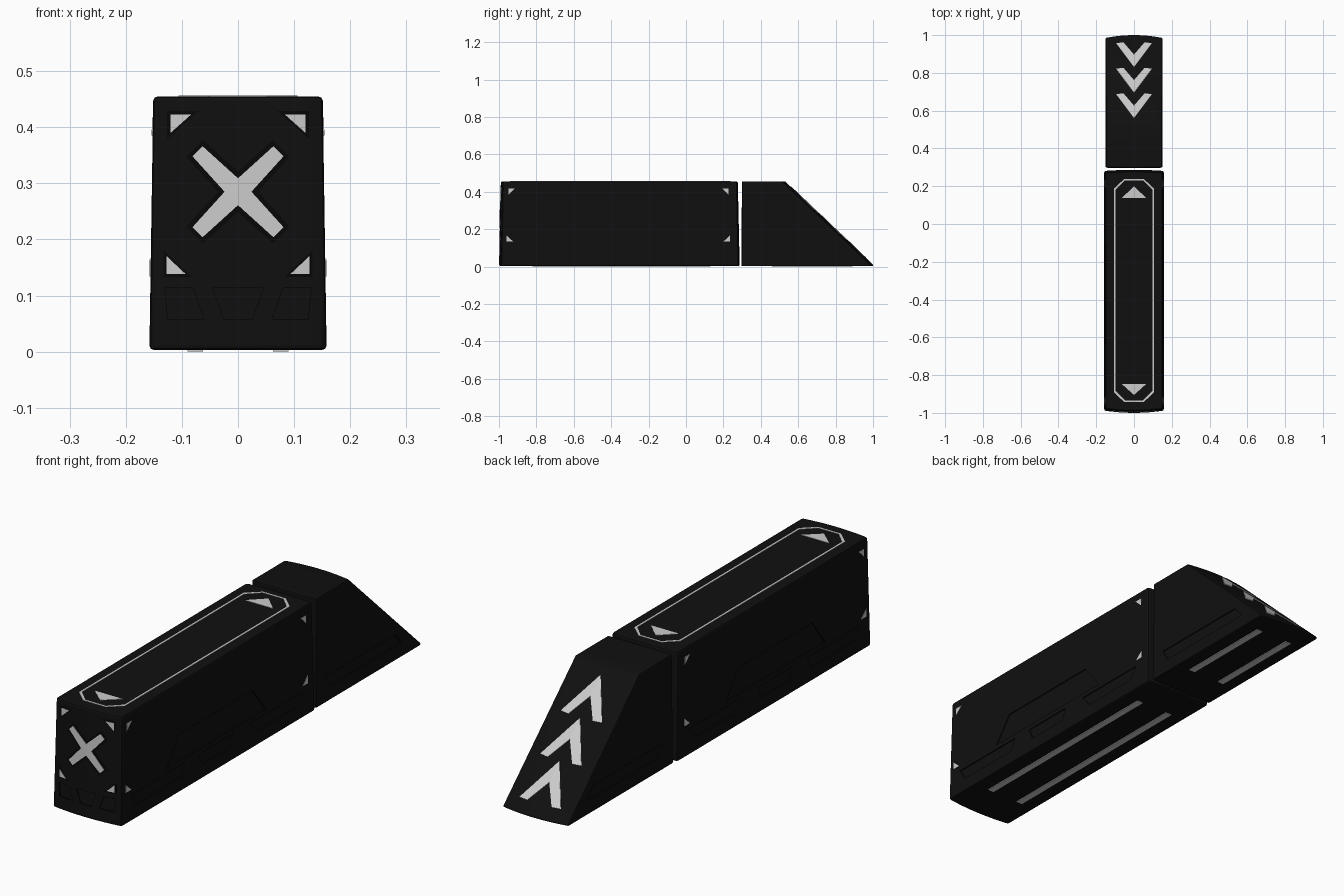
import bpy, bmesh, math
from mathutils import Vector

if "Cube" in bpy.data.objects:
    bpy.data.objects.remove(bpy.data.objects["Cube"])

H = 0.455


def material(name, v):
    m = bpy.data.materials.new(name)
    m.diffuse_color = (v, v, v, 1)
    m.use_nodes = True
    m.node_tree.nodes["Principled BSDF"].inputs["Base Color"].default_value = m.diffuse_color
    return m


DARK = material("dark_shell", 0.005)
RIM = material("rim_black", 0.002)
LIGHT = material("light_marking", 0.65)


def finish(name, bm, mat):
    bmesh.ops.recalc_face_normals(bm, faces=bm.faces)
    me = bpy.data.meshes.new(name)
    bm.to_mesh(me)
    bm.free()
    me.materials.append(mat)
    ob = bpy.data.objects.new(name, me)
    bpy.context.collection.objects.link(ob)
    return ob


def half(z, wide, narrow):
    return wide + (narrow - wide) * z / H


# Surface functions: 2D point plus outward offset -> 3D point
def on_front(a, z, off):
    u = a / half(z, .158, .151)
    return Vector((a, -1 + .01 * z / H + .012 * u * u - off, z))


def on_side(s, wide=.158, narrow=.151):
    return lambda y, z, off: Vector((s * (half(z, wide, narrow) + off), y, z))


def on_top(x, y, off):
    return Vector((x, y, H + off))


def on_bottom(x, y, off):
    return Vector((x, y, .003 - off))


def on_slope(x, y, off):
    t = (y + .015 * (x / .147) ** 2 - .53) / .47
    return Vector((x, y, H + (.011 - H) * t)) + Vector((0, .69, .72)) * off


def prism(bm, pts, fn, lo, hi):
    a = [bm.verts.new(fn(p, q, lo)) for p, q in pts]
    b = [bm.verts.new(fn(p, q, hi)) for p, q in pts]
    bm.faces.new(a)
    bm.faces.new(b)
    for i in range(len(a)):
        j = (i + 1) % len(a)
        bm.faces.new((a[i], a[j], b[j], b[i]))


def plates(name, shapes, mat=LIGHT, lo=-.003, hi=.002):
    bm = bmesh.new()
    for pts, fn in shapes:
        prism(bm, pts, fn, lo, hi)
    return finish(name, bm, mat)


def grow(pts, k):
    cx = sum(p[0] for p in pts) / len(pts)
    cy = sum(p[1] for p in pts) / len(pts)
    return [(cx + (x - cx) * k, cy + (y - cy) * k) for x, y in pts]


def flip(pts):
    return [(-x, y) for x, y in pts]


# Shell: side profile (y, z, end bulge) lofted across the width
def shell(name, profile, wide, narrow, bevel, pockets):
    bm = bmesh.new()
    n = 12
    rows = []
    for i in range(n + 1):
        u = -1 + 2 * i / n
        rows.append([bm.verts.new((u * half(z, wide, narrow), y + k * u * u, z))
                     for y, z, k in profile])
    for r, s in zip(rows, rows[1:]):
        for i in range(len(r)):
            j = (i + 1) % len(r)
            bm.faces.new((r[i], r[j], s[j], s[i]))
    bm.faces.new(rows[0])
    bm.faces.new(rows[-1])
    ob = finish(name, bm, DARK)
    bv = ob.modifiers.new("edge_bevel", 'BEVEL')
    bv.width = bevel
    bv.segments = 2
    bv.limit_method = 'ANGLE'
    bv.angle_limit = math.radians(35)
    cutter = plates(name + "_cutter", pockets, DARK, -.005, .03)
    cutter.hide_render = True
    bo = ob.modifiers.new("pockets", 'BOOLEAN')
    bo.operation = 'DIFFERENCE'
    bo.solver = 'EXACT'
    bo.object = cutter
    bpy.context.view_layer.objects.active = ob
    ob.select_set(True)
    for m in ("edge_bevel", "pockets"):
        bpy.ops.object.modifier_apply(modifier=m)
    bpy.data.objects.remove(cutter)
    bpy.ops.object.shade_smooth_by_angle(angle=math.radians(20))
    ob.select_set(False)
    return ob


def slot(y0, y1, z0, z1, s0, s1):
    return [(y0 + s0, z0), (y1 - s1, z0), (y1, z1), (y0, z1)]


# Main block with shallow side and front pockets
pockets = []
for s in (1, -1):
    for sl in ((-.48, -.25, .06, .11, .02, .02), (-.14, .2, .06, .11, .04, .04),
               (-.92, -.57, .06, .11, .03, .03)):
        pockets.append((slot(*sl), on_side(s)))
    pockets.append(([(-.69, .13), (-.04, .13), (-.125, .24), (-.61, .24)], on_side(s)))
wing = [(.06, .057), (.125, .057), (.13, .113), (.08, .113)]
pockets += [(wing, on_front), (flip(wing), on_front),
            ([(-.025, .057), (.025, .057), (.045, .113), (-.045, .113)], on_front)]
shell("main_block", [(-1, .003, .012), (-.99, H, .012), (.277, H, -.006), (.287, .003, -.006)],
      .158, .151, .008, pockets)

# Rear ramp with sloped, slightly bowed face
pockets = [(slot(.36, .82, .06, .11, .03, -.04), on_side(s, .15, .147)) for s in (1, -1)]
shell("rear_ramp", [(.296, .003, .002), (.299, H, .002), (.53, H, -.015),
                    (1, .011, -.015), (1, .003, -.015)], .15, .147, .004, pockets)

# Front cross: four arms meeting at the centre
cz = .285


def cross(tip, notch, w):
    out = []
    for sx in (1, -1):
        for sz in (1, -1):
            arm = [(0, 0), (notch, 0), (tip + w, tip - w), (tip - w, tip + w), (0, notch)]
            out.append(([(sx * a, cz + sz * b) for a, b in arm], on_front))
    return out


plates("front_cross_rim", cross(.077, .036, .015), RIM, hi=.001)
plates("front_cross", cross(.072, .024, .009), hi=.0025)

# Corner triangles on the front and both sides
marks = []
for t in ([(-.12, .423), (-.083, .423), (-.12, .39)], [(-.127, .17), (-.127, .138), (-.093, .138)]):
    marks += [(t, on_front), (flip(t), on_front)]
plates("front_corner_rims", [(grow(t, 1.5), f) for t, f in marks], RIM, hi=.0008)
side = []
for s in (1, -1):
    for t in ([(-.949, .417), (-.915, .417), (-.949, .385)],
              [(-.96, .166), (-.96, .134), (-.924, .134)],
              [(.227, .417), (.193, .417), (.227, .385)],
              [(.235, .166), (.235, .134), (.2, .134)]):
        side.append((t, on_side(s)))
plates("corner_triangles", marks + side, hi=.0018)

# Top outline ring and end arrows
def octagon(d):
    x, y0, y1, c, e = .106 - d, -.942 + d, .238 - d, .052 - d * .5, .05
    return [(x, y0 + e), (x, y1 - e), (c, y1), (-c, y1),
            (-x, y1 - e), (-x, y0 + e), (-c, y0), (c, y0)]


outer, inner = octagon(0), octagon(.008)
ring = [([outer[i], outer[(i + 1) % 8], inner[(i + 1) % 8], inner[i]], on_top) for i in range(8)]
plates("top_outline", ring, hi=.0015)
plates("top_arrows", [([(-.065, .137), (.065, .137), (0, .2)], on_top),
                      ([(-.065, -.847), (.065, -.847), (0, -.905)], on_top)], hi=.0015)

# Three chevrons on the ramp
chevrons = []
for i in range(3):
    d = -.135 * i
    arm = [(0, .828 + d), (.095, .955 + d), (.056, .96 + d), (0, .895 + d)]
    chevrons += [(arm, on_slope), (flip(arm), on_slope)]
plates("ramp_chevrons", chevrons, hi=.003)

# Underside light strips
strips = []
for x in (-.076, .076):
    for y0, y1 in ((-.82, .13), (.46, .89)):
        strips.append(([(x - .014, y0), (x + .014, y0), (x + .014, y1), (x - .014, y1)], on_bottom))
plates("underside_strips", strips, hi=.003)
